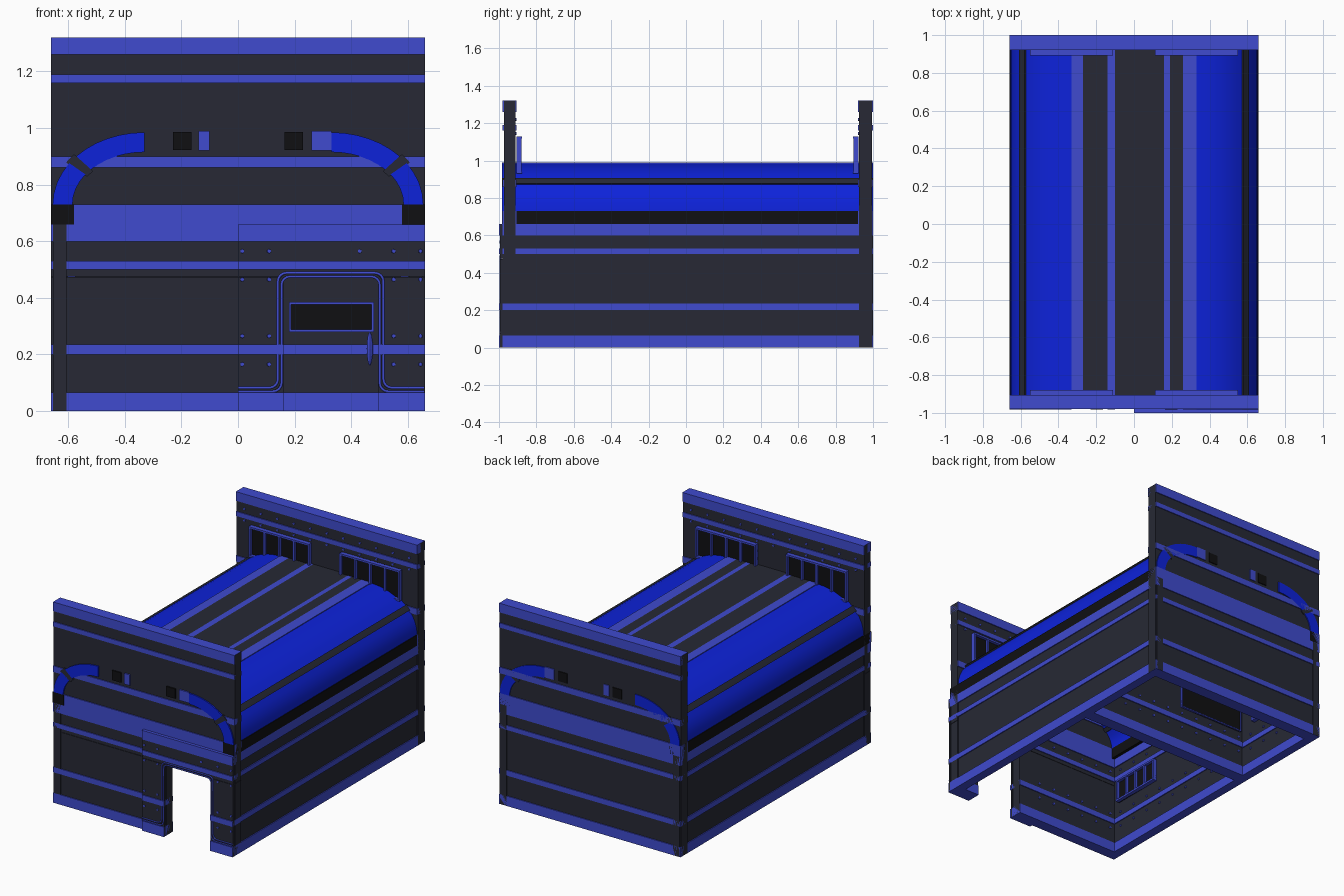
import bpy, bmesh
from math import sin, cos, radians, pi
from mathutils import Matrix, Vector

if "Cube" in bpy.data.objects:
    bpy.data.objects.remove(bpy.data.objects["Cube"])


def mat(name, c):
    m = bpy.data.materials.new(name)
    m.diffuse_color = (*c, 1)
    m.use_nodes = True
    m.node_tree.nodes["Principled BSDF"].inputs["Base Color"].default_value = m.diffuse_color
    return m


DARK = mat("dark_panel", (0.020, 0.022, 0.035))
LIGHT = mat("trim_blue", (0.05, 0.07, 0.62))
BLUE = mat("bright_blue", (0.004, 0.016, 0.70))
BLACK = mat("black", (0.005, 0.005, 0.006))


def finish(name, bm, m):
    bmesh.ops.recalc_face_normals(bm, faces=bm.faces)
    me = bpy.data.meshes.new(name)
    bm.to_mesh(me)
    bm.free()
    me.materials.append(m)
    o = bpy.data.objects.new(name, me)
    bpy.context.collection.objects.link(o)
    return o


def add_box(bm, x0, x1, y0, y1, z0, z1):
    M = Matrix.Translation(((x0 + x1) / 2, (y0 + y1) / 2, (z0 + z1) / 2))
    S = Matrix.Diagonal((abs(x1 - x0), abs(y1 - y0), abs(z1 - z0), 1))
    bmesh.ops.create_cube(bm, size=1, matrix=M @ S)


def boxes(name, m, items):
    bm = bmesh.new()
    for b in items:
        add_box(bm, *b)
    return finish(name, bm, m)


BANDS = [(0, .065), (.2, .235), (.5, .53), (.6, .73), (.86, .9), (1.16, 1.19), (1.26, 1.32)]


def wall(name, x0, x1, y0, y1, z0, z1, axis):
    """Dark core with raised horizontal trim bands on both faces."""
    i = .006
    core = (x0 + i, x1 - i, y0, y1) if axis == 'x' else (x0, x1, y0 + i, y1 - i)
    boxes(name, DARK, [(*core, z0 + .001, z1 - .001)])
    boxes(name + "_bands", LIGHT, [(x0, x1, y0, y1, max(a, z0), min(b, z1))
                                   for a, b in BANDS if min(b, z1) > max(a, z0)])


D0, D1, DT = .16, .495, .475      # doorway

# side walls
wall("right_wall", .60, .66, -.98, 1, 0, .66, 'x')
wall("left_wall", -.66, -.60, -.98, 1, 0, .66, 'x')
# rear wall, and front wall split round the doorway
wall("rear_wall", -.66, .66, .92, 1, 0, 1.32, 'y')
wall("front_wall_left", -.66, D0, -.98, -.905, 0, DT, 'y')
wall("front_wall_right", D1, .66, -.98, -.905, 0, DT, 'y')
wall("front_wall_upper", -.66, .66, -.98, -.905, DT, 1.32, 'y')
# entrance plate standing proud of the front wall
wall("entry_plate_left", 0, D0, -1, -.975, 0, DT, 'y')
wall("entry_plate_right", D1, .66, -1, -.975, 0, DT, 'y')
wall("entry_plate_top", 0, .66, -1, -.975, DT, .66, 'y')
# inner partition
wall("partition", -.60, .60, .25, .33, 0, .66, 'y')


# roof strips
def strip(name, m, outer, inner, y0, y1):
    bm = bmesh.new()
    f = bm.faces.new([bm.verts.new((x, y0, z)) for x, z in outer + inner[::-1]])
    r = bmesh.ops.extrude_face_region(bm, geom=[f])
    bmesh.ops.translate(bm, vec=(0, y1 - y0, 0),
                        verts=[v for v in r['geom'] if isinstance(v, bmesh.types.BMVert)])
    o = finish(name, bm, m)
    for p in o.data.polygons:
        p.use_smooth = True
    bpy.context.view_layer.objects.active = o
    o.select_set(True)
    bpy.ops.object.shade_smooth_by_angle(angle=radians(35))
    o.select_set(False)


def arc(s, a, b, rx, rz, n):
    return [(s * (.33 + rx * cos(radians(a + (b - a) * k / n))),
             .73 + rz * sin(radians(a + (b - a) * k / n))) for k in range(n + 1)]


Y0, Y1 = -.983, 1.0
for s, side in ((1, "right"), (-1, "left")):
    boxes("eave_" + side, BLACK, [(s * .58, s * .66, Y0, Y1, .66, .73)])
    strip("roof_lower_" + side, BLUE, arc(s, 0, 35, .325, .255, 4), arc(s, 0, 35, .255, .185, 4), Y0, Y1)
    strip("roof_rib_" + side, DARK, arc(s, 34, 42, .335, .265, 2), arc(s, 34, 42, .245, .175, 2), Y0, Y1)
    strip("roof_upper_" + side, BLUE, arc(s, 42, 90, .325, .255, 6), arc(s, 42, 90, .255, .185, 6), Y0, Y1)

for name, m, a, b, full in (("roof_stripe_a", LIGHT, .26, .33, 1), ("roof_stripe_b", LIGHT, -.33, -.27, 0),
                            ("roof_stripe_c", LIGHT, .16, .19, 0), ("roof_stripe_d", LIGHT, -.14, -.10, 1),
                            ("roof_panel_a", DARK, .19, .26, 0), ("roof_panel_b", DARK, -.27, -.14, 0),
                            ("roof_panel_centre", DARK, -.10, .16, 0)):
    ya, yb = (Y0, Y1) if full else (-.95, .96)
    boxes(name, m, [(a, b, ya, yb, .92, .99)])
boxes("roof_end_blocks", BLACK, [(s * .165, s * .23, Y0, Y1, .922, .986) for s in (-1, 1)])


# grilles: frame with five bars, facing along y or x
def grille(name, c, w, z0, z1, face, d, axis='y'):
    t, items = .012, []
    u0, u1 = c - w / 2, c + w / 2

    def put(a, b, p, q, depth):
        lo, hi = sorted((face, face + d * depth))
        return (a, b, lo, hi, p, q) if axis == 'y' else (lo, hi, a, b, p, q)
    items += [put(u0, u1, z0, z0 + t, .028), put(u0, u1, z1 - t, z1, .028)]
    for k in range(5):
        u = u0 + (w - t) * k / 4
        items.append(put(u, u + t, z0, z1, .026))
    boxes(name, LIGHT, items)
    boxes(name + "_back", BLACK, [put(u0, u1, z0, z1, .008)])


for s in (-1, 1):
    grille("headwall_grille", s * .33, .44, .93, 1.13, .921, -1)
    grille("footwall_grille", s * .33, .44, .93, 1.13, -.906, 1)
    for c in (-.68, .62):
        grille("side_grille", c, .36, .33, .48, s * .602, -s, 'x')


# framed dark windows on both sides of the partition
def window(name, x0, x1, z0, z1, y, d):
    t = .008
    ys = sorted((y, y + d * .014))
    boxes(name + "_frame", LIGHT, [(x0, x1, *ys, z0, z0 + t), (x0, x1, *ys, z1 - t, z1),
                                   (x0, x0 + t, *ys, z0, z1), (x1 - t, x1, *ys, z0, z1)])
    boxes(name, BLACK, [(x0, x1, *sorted((y, y + d * .007)), z0, z1)])


window("door_window", .18, .48, .28, .385, .25, -1)
window("partition_window", -.58, -.1, .3, .49, .33, 1)

# door handle
bm = bmesh.new()
bmesh.ops.create_uvsphere(bm, u_segments=12, v_segments=8, radius=1,
                          matrix=Matrix.Translation((.466, .235, .22)) @ Matrix.Diagonal((.011, .015, .06, 1)))
finish("door_handle", bm, LIGHT)


# pipes tracing the doorway
def pipe(name, off, y, r, m):
    a, b, lo, hi, c = D0 - .012 - off, D1 + .012 + off, .075 + off, DT + .006 + off, .03
    pts = [(0, lo)]
    for cx, cz, s0, s1 in ((a - c, lo + c, -90, 0), (a + c, hi - c, 180, 90),
                           (b - c, hi - c, 90, 0), (b + c, lo + c, 180, 270)):
        pts += [(cx + c * cos(radians(s0 + (s1 - s0) * k / 4)),
                 cz + c * sin(radians(s0 + (s1 - s0) * k / 4))) for k in range(5)]
    pts.append((.658, lo))
    cu = bpy.data.curves.new(name, 'CURVE')
    cu.dimensions = '3D'
    cu.bevel_depth, cu.bevel_resolution, cu.use_fill_caps = r, 1, True
    sp = cu.splines.new('POLY')
    sp.points.add(len(pts) - 1)
    for p, (x, z) in zip(sp.points, pts):
        p.co = (x, y, z, 1)
    cu.materials.append(m)
    bpy.context.collection.objects.link(bpy.data.objects.new(name, cu))


pipe("door_pipe_inner", -.006, -.993, .005, LIGHT)
pipe("door_pipe_outer", .007, -.993, .005, LIGHT)
pipe("door_pipe_core", 0, -.991, .005, DARK)

# rivets: short six-sided studs
bm = bmesh.new()


def rivet(p, n):
    q = Vector(n).to_track_quat('Z', 'Y').to_matrix().to_4x4()
    bmesh.ops.create_cone(bm, cap_ends=True, segments=6, radius1=.009, radius2=.007, depth=.010,
                          matrix=Matrix.Translation(p) @ q)


for z in (.165, .265, .465, .565):
    for x in (.015, .11, .55, .645) + ((.43,) if z > .5 else ()):
        rivet((x, -.993, z), (0, -1, 0))
for k in range(11):                       # rows on the inner faces
    x = -.6 + .12 * k
    for z in (1.145, 1.22):
        rivet((x, .925, z), (0, -1, 0))
        rivet((x, -.910, z), (0, 1, 0))
    for z in (.165, .265, .565):
        rivet((x * .95, .325, z), (0, 1, 0))
        rivet((x * .95, .925, z), (0, -1, 0))
        if x < .1:
            rivet((x * .95, -.910, z), (0, 1, 0))
for k in range(15):
    y = -.85 + .125 * k
    if not .22 < y < .36:
        for s in (-1, 1):
            for z in (.165, .265, .565):
                rivet((s * .605, y, z), (-s, 0, 0))
finish("rivets", bm, LIGHT)
